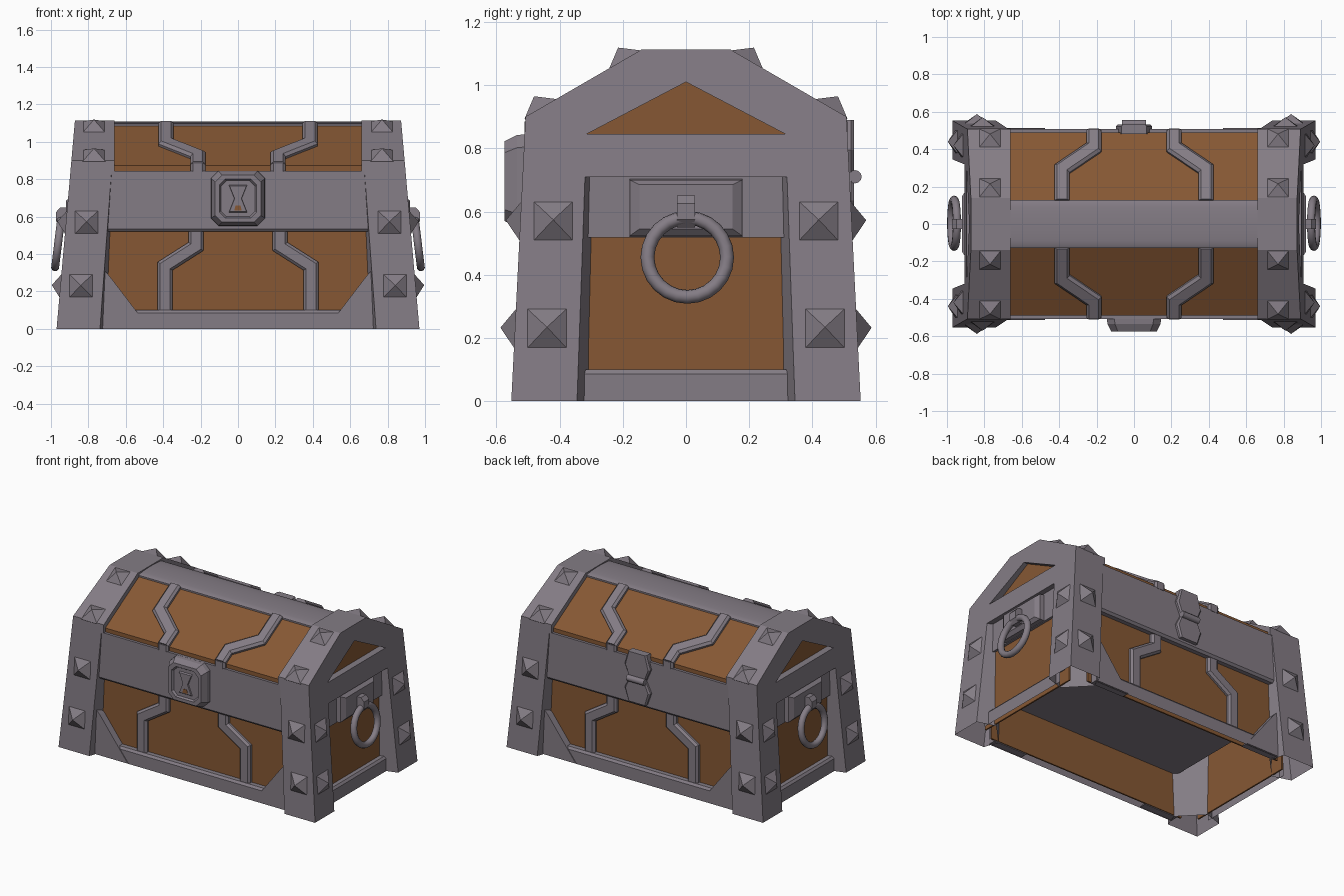
import bpy, bmesh, math
from mathutils import Vector

if "Cube" in bpy.data.objects:
    bpy.data.objects.remove(bpy.data.objects["Cube"])

def material(name, col):
    m = bpy.data.materials.new(name)
    m.diffuse_color = (*col, 1)
    m.use_nodes = True
    m.node_tree.nodes["Principled BSDF"].inputs["Base Color"].default_value = m.diffuse_color
    return m

METAL = material("grey_metal", (0.23, 0.202, 0.234))
WOOD = material("brown_wood", (0.238, 0.097, 0.034))
XY = [(1, 1), (-1, 1), (1, -1), (-1, -1)]
X2, Y2, ONE = [(1, 1), (-1, 1)], [(1, 1), (1, -1)], [(1, 1)]

# Leaning outer faces of the corner posts
def xo(z): return 0.97 - 0.088 * z
def yo(z): return 0.553 - 0.05 * z
def roof(y): return 0.9 + (0.508 - y) * 0.579   # frame slope height

WALL_Y, WALL_X = 0.465, 0.855                   # upright wooden walls

def loft(name, shapes, mat, mirrors=ONE, caps=True, skip=()):
    """Each shape is a list of matching loops, skinned and capped, then mirrored."""
    bm = bmesh.new()
    for sx, sy in mirrors:
        for loops in shapes:
            rings = [[bm.verts.new((sx * p[0], sy * p[1], p[2])) for p in lp] for lp in loops]
            for a, b in zip(rings, rings[1:]):
                n = len(a)
                for i in range(n):
                    j = (i + 1) % n
                    if i in skip:
                        continue
                    if len(b) == 1:
                        bm.faces.new((a[i], a[j], b[0]))
                    else:
                        bm.faces.new((a[i], a[j], b[j], b[i]))
            if caps:
                bm.faces.new(rings[0])
                if len(rings[-1]) > 2:
                    bm.faces.new(rings[-1])
    bmesh.ops.recalc_face_normals(bm, faces=bm.faces)
    me = bpy.data.meshes.new(name)
    bm.to_mesh(me)
    bm.free()
    me.materials.append(mat)
    ob = bpy.data.objects.new(name, me)
    bpy.context.collection.objects.link(ob)
    return ob

def along_x(profile, half):
    return [[(x, y, z) for y, z in profile] for x in (-half, half)]

def along_y(profile, half):
    return [[(x, y, z) for x, z in profile] for y in (-half, half)]

def smooth(ob, angle=35):
    bpy.ops.object.select_all(action='DESELECT')
    ob.select_set(True)
    bpy.context.view_layer.objects.active = ob
    bpy.ops.object.shade_smooth_by_angle(angle=math.radians(angle))

# Hollow corner posts with chamfered inner edges, open at the foot
def post_loop(z, t):
    x, y = xo(z), yo(z)
    return [(x, y, z), (0.738 - 0.062 * t, y, z), (0.703 - 0.036 * t, WALL_Y - 0.01, z),
            (WALL_X - 0.01, 0.307 - 0.02 * t, z), (x, 0.345 - 0.03 * t, z)]
loft("corner_post", [[post_loop(0, 0), post_loop(0.845, 1)]], METAL, XY, caps=False)

# End frames: cross beam and sloped gable rims around a triangular opening
def across(pts, x_in):
    return [[(x_in, y, z) for y, z in pts], [(xo(z), y, z) for y, z in pts]]
loft("gable_beam", [across([(-0.4, 0.71), (0.4, 0.71), (0.4, 0.845), (-0.4, 0.845)], 0.67)], METAL, X2)
loft("gable_rim", [across([(yo(0.845), 0.845), (0.508, 0.9), (0.14, 1.113), (0, 1.113),
                           (0, 1.01), (0.315, 0.845)], 0.66)], METAL, XY)
loft("gable_panel", [[[(x, y, z) for y, z in ((-0.36, 0.83), (0.36, 0.83), (0, 1.03))]
                      for x in (0.83, 0.85)]], WOOD, X2)

# Upright wooden walls
loft("long_wall_panel", [along_x([(WALL_Y, 0.01), (WALL_Y, 0.6), (WALL_Y - 0.01, 0.6), (WALL_Y - 0.01, 0.01)],
                                 0.76)], WOOD, Y2)
loft("end_wall_panel", [along_y([(WALL_X, 0.01), (WALL_X, 0.53), (WALL_X - 0.01, 0.53), (WALL_X - 0.01, 0.01)],
                                0.4)], WOOD, X2)

# Metal bands above the panels
loft("long_wall_band", [along_x([(0.508, 0.845), (0.508, 0.535), (0.495, 0.52), (0.45, 0.52), (0.45, 0.845)],
                                0.72)], METAL, Y2)
loft("end_wall_band", [along_y([(0.872, 0.72), (0.872, 0.517), (0.84, 0.517), (0.84, 0.72)], 0.33)], METAL, X2)

# Bottom rims with bevelled top, corner gussets and floor
rim = ((0, 0), (0, 0.085), (-0.012, 0.1), (-0.045, 0.1), (-0.045, 0))
loft("long_bottom_rim", [along_x([(0.508 + d, z) for d, z in rim], 0.73)], METAL, Y2, False, (3, 4))
loft("end_bottom_rim", [along_y([(0.895 + d, z) for d, z in rim], 0.36)], METAL, X2, False, (3, 4))
loft("corner_gusset", [[[(x, y, z) for x, z in ((0.475, 0.005), (0.73, 0.005), (0.73, 0.33), (0.685, 0.28))]
                        for y in (0.513, 0.46)]], METAL, XY)
loft("chest_floor", [[[(x, y, z) for x, y in ((-0.72, -0.46), (0.72, -0.46), (0.72, 0.46), (-0.72, 0.46))]
                      for z in (0.3, 0.31)]], METAL)

# Lid: wooden slopes with a small lip and a curved ridge strip
lid = [(0.49, 0.835), (0.49, 0.872), (0.12, 1.088), (0.12, 1.06), (0.46, 0.86), (0.46, 0.835)]
loft("lid_slope", [along_x(lid, 0.7)], WOOD, Y2)
arc = [(0.128 * math.cos(a), 1.094 + 0.014 * math.sin(a)) for a in [math.pi * i / 8 for i in range(9)]]
arc = [(0.128, 1.06)] + arc + [(-0.128, 1.06)]
smooth(loft("lid_ridge", [along_x(arc, 0.68)], METAL))

# Zigzag straps with a bevelled section
def strap(path, place, w=0.04, h=0.028):
    pts = [Vector(p) for p in path]
    loops = []
    for i, p in enumerate(pts):
        d0 = (p - pts[i - 1]).normalized() if i else (pts[1] - p).normalized()
        d1 = (pts[i + 1] - p).normalized() if i < len(pts) - 1 else d0
        n = Vector((-(d0 + d1).y, (d0 + d1).x)).normalized()
        n /= max(0.5, n.dot(Vector((-d0.y, d0.x))))
        loops.append([place(*(p + n * w * k), hh) for k, hh in
                      ((-1, -0.005), (-1, h * 0.5), (-0.65, h), (0.65, h), (1, h * 0.5), (1, -0.005))])
    return loops
loft("wall_strap", [strap([(0.225, 0.53), (0.225, 0.44), (0.39, 0.335), (0.39, 0.095)],
                          lambda u, v, h: (u, WALL_Y + h, v))], METAL, XY)
loft("lid_strap", [strap([(0.385, 0.12), (0.385, 0.29), (0.215, 0.405), (0.215, 0.495)],
                         lambda u, v, h: (u, v + 0.5 * h, 0.872 + (0.49 - v) * 0.584 + 0.866 * h))], METAL, XY)
loft("lid_strap_end", [strap([(0.215, 0.885), (0.215, 0.84)], lambda u, v, h: (u, 0.488 + 0.8 * h, v))], METAL, XY)

# Pyramid studs
def stud(c, u, n, h=0.046, r=0.061):
    c, u, n = Vector(c), Vector(u), Vector(n).normalized()
    v = n.cross(u).normalized()
    ring = [c + u * a * r + v * b * r for a, b in ((-1, -1), (1, -1), (1, 1), (-1, 1))]
    return [[p - n * 0.004 for p in ring], ring, [c + n * h]]
studs = []
for z, x, y in ((0.23, 0.84, 0.44), (0.57, 0.81, 0.42)):
    studs.append(stud((x, yo(z), z), (1, 0, 0), (0, 1, 0.05)))
    studs.append(stud((xo(z), y, z), (0, 1, 0), (1, 0, 0.088)))
for y in (0.458, 0.192):
    studs.append(stud((0.77, y, roof(y) - 0.004), (1, 0, 0), (0, 0.5, 0.866)))
loft("stud", studs, METAL, XY)

# Front lock: octagonal block with sunken face and hourglass keyhole
def octagon(x, z0, z1, c, y):
    return [(-x + c, y, z0), (x - c, y, z0), (x, y, z0 + c), (x, y, z1 - c),
            (x - c, y, z1), (-x + c, y, z1), (-x, y, z1 - c), (-x, y, z0 + c)]
loft("lock_block", [[octagon(0.145, 0.55, 0.845, 0.04, -0.5), octagon(0.142, 0.553, 0.842, 0.04, -0.535),
                     octagon(0.122, 0.57, 0.822, 0.036, -0.575), octagon(0.1, 0.592, 0.8, 0.032, -0.575),
                     octagon(0.092, 0.6, 0.792, 0.03, -0.562)]], METAL)
def hourglass(s, y):
    return [(x * s, y, 0.696 + z * s) for x, z in
            ((-0.05, -0.075), (0.05, -0.075), (0.02, 0), (0.05, 0.075), (-0.05, 0.075), (-0.02, 0))]
loft("keyhole_plate", [[hourglass(1, -0.56), hourglass(0.9, -0.571)]], METAL)
loft("keyhole_slit", [[[(x, y, z) for x, z in ((-0.02, 0.634), (0.02, 0.634), (0.013, 0.66), (-0.013, 0.66))]
                       for y in (-0.568, -0.573)]], WOOD)

# Back hinge: two flared leaves and a pin
def leaf(z0, z1, w0, w1):
    zm = (z0 + z1) / 2
    pts = [(-w0, z0), (w0, z0), (w1, zm), (w1 * 0.7, z1), (-w1 * 0.7, z1), (-w1, zm)]
    return [[(x * s, y, z) for x, z in pts] for y, s in ((0.48, 1), (0.522, 1), (0.532, 0.88))]
loft("hinge_leaf", [leaf(0.70, 0.89, 0.055, 0.097), leaf(0.72, 0.55, 0.055, 0.097)], METAL)
circle = [(0.535 + 0.021 * math.cos(i * math.pi / 6), 0.71 + 0.021 * math.sin(i * math.pi / 6)) for i in range(12)]
smooth(loft("hinge_pin", [along_x(circle, 0.065)], METAL))

# Side handles: bevelled plate, bracket and ring
def plate(x, y, z0, z1):
    return [(x, s, z) for s, z in ((-y, z0), (y, z0), (y, z1), (-y, z1))]
loft("handle_plate", [[plate(0.865, 0.18, 0.52, 0.703), plate(0.90, 0.178, 0.523, 0.70),
                       plate(0.92, 0.147, 0.545, 0.685)]], METAL, X2)
hook = [(0.90, 0.55), (0.95, 0.55), (0.972, 0.575), (0.972, 0.625), (0.95, 0.65), (0.90, 0.65)]
loft("handle_bracket", [along_y(hook, 0.028)], METAL, X2)
for s in (1, -1):
    bpy.ops.mesh.primitive_torus_add(major_segments=24, minor_segments=10, major_radius=0.126, minor_radius=0.022,
                                     location=(s * 0.962, 0.004, 0.455),
                                     rotation=(0, s * math.radians(90 - 7), 0))
    ring = bpy.context.object
    ring.name = "handle_ring"
    ring.data.materials.append(METAL)
    smooth(ring, 60)
